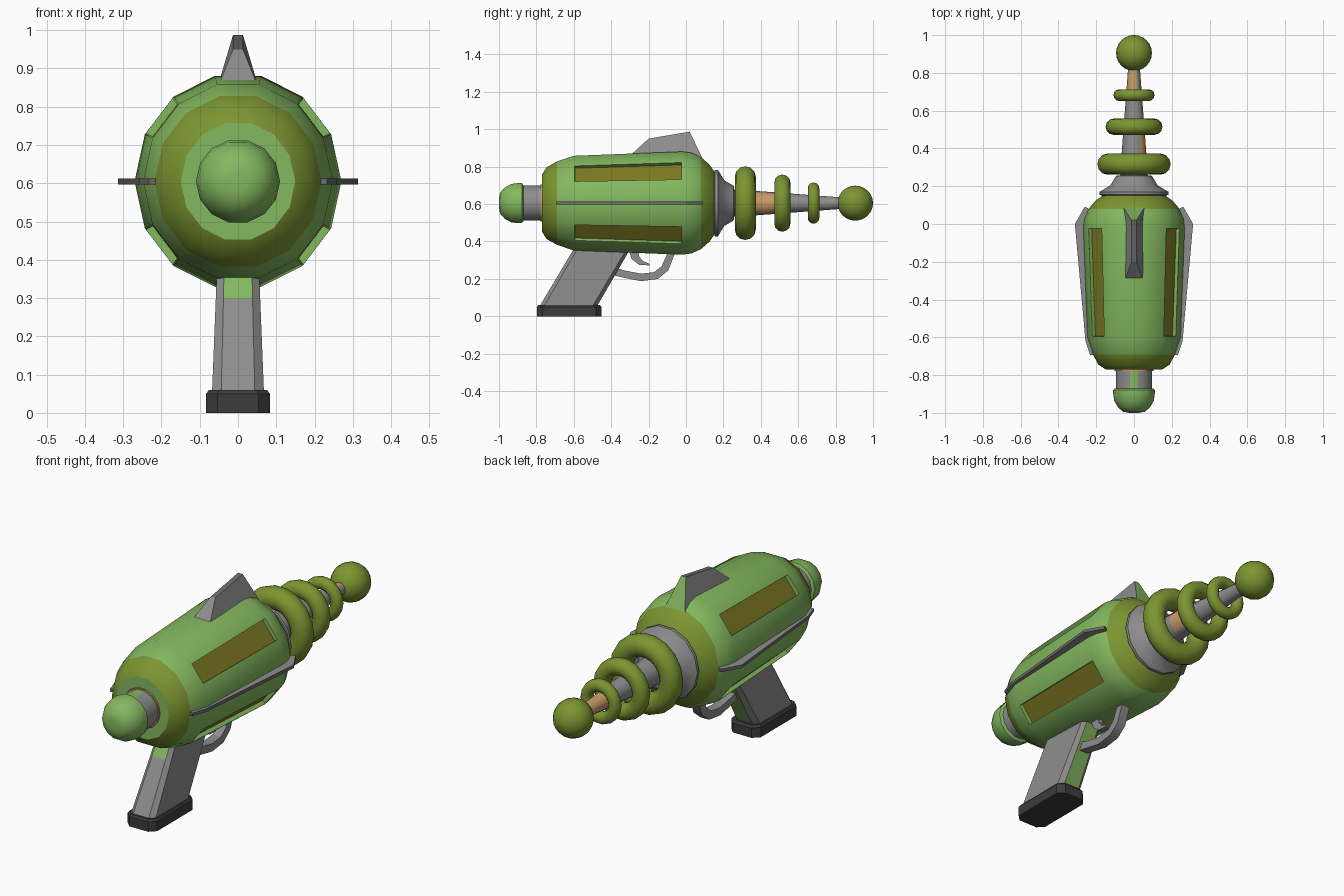
import bpy, bmesh, math
from mathutils import Vector

if "Cube" in bpy.data.objects:
    bpy.data.objects.remove(bpy.data.objects["Cube"])

AXIS_Z = 0.605


def material(name, rgb):
    m = bpy.data.materials.new(name)
    m.diffuse_color = (*rgb, 1)
    m.use_nodes = True
    m.node_tree.nodes["Principled BSDF"].inputs["Base Color"].default_value = m.diffuse_color
    return m


GREEN = material("light_green", (0.23, 0.48, 0.115))
OLIVE = material("olive_green", (0.20, 0.30, 0.03))
PANEL = material("dark_olive", (0.20, 0.19, 0.016))
GREY = material("metal_grey", (0.27, 0.27, 0.27))
DARK = material("charcoal", (0.045, 0.045, 0.045))
FIN = material("fin_grey", (0.15, 0.15, 0.15))
TAN = material("copper_tan", (0.58, 0.33, 0.14))


def finish(bm, name, mats, rule=None, smooth=32):
    """Colour faces by rule(normal, centre), then make the object."""
    bmesh.ops.recalc_face_normals(bm, faces=bm.faces)
    bm.normal_update()
    if rule:
        for f in bm.faces:
            f.material_index = rule(f.normal, f.calc_center_median())
    me = bpy.data.meshes.new(name)
    bm.to_mesh(me)
    bm.free()
    for m in mats:
        me.materials.append(m)
    if smooth:
        me.shade_smooth()
        me.set_sharp_from_angle(angle=math.radians(smooth))
    ob = bpy.data.objects.new(name, me)
    bpy.context.collection.objects.link(ob)
    return ob


def lathe(profile, n=14, sx=1.0, sz=1.0, closed=False):
    """Spin (y, radius) points around the gun's long axis."""
    bm = bmesh.new()
    rings = []
    for y, r in profile:
        rings.append([bm.verts.new((sx * r * math.cos(math.tau * k / n), y,
                                    AXIS_Z + sz * r * math.sin(math.tau * k / n)))
                      for k in range(n)])
    count = len(rings)
    for i in range(count if closed else count - 1):
        a, b = rings[i], rings[(i + 1) % count]
        for k in range(n):
            j = (k + 1) % n
            bm.faces.new((a[k], a[j], b[j], b[k]))
    if not closed:
        bm.faces.new(rings[0])
        bm.faces.new(rings[-1])
    return bm


def loft(loops):
    """Join equal-length vertex loops and cap both ends."""
    bm = bmesh.new()
    vs = [[bm.verts.new(p) for p in loop] for loop in loops]
    n = len(vs[0])
    for a, b in zip(vs, vs[1:]):
        for k in range(n):
            j = (k + 1) % n
            bm.faces.new((a[k], a[j], b[j], b[k]))
    bm.faces.new(vs[0])
    bm.faces.new(vs[-1])
    return bm


def ribbon(outer, inner, half):
    """Curved bar in the side plane between two (y, z) edges."""
    return loft([[(-half, *o), (half, *o), (half, *i), (-half, *i)]
                 for o, i in zip(outer, inner)])


# Main body: 14-sided barrel with olive shoulders
bm = lathe([(-0.77, 0.09), (-0.77, 0.155), (-0.745, 0.195), (-0.69, 0.226), (-0.6, 0.257),
            (-0.02, 0.28), (0.03, 0.273), (0.08, 0.25), (0.125, 0.21), (0.155, 0.165)],
           sx=0.965, sz=1.01)
bm.normal_update()
bands = []
for f in bm.faces:
    c = f.calc_center_median()
    if (-0.765 < c.y < -0.69) or c.y > 0.08:
        f.material_index = 1
    a = math.degrees(math.atan2(abs(c.z - AXIS_Z), abs(c.x)))
    if -0.5 < c.y < -0.1 and 30 < a < 48:
        bands.append(f)
# Recessed side windows
bmesh.ops.recalc_face_normals(bm, faces=bm.faces)
bmesh.ops.inset_individual(bm, faces=bands, thickness=0.007, depth=0)
bmesh.ops.inset_individual(bm, faces=bands, thickness=0.001, depth=-0.02)
for f in bands:
    f.material_index = 2
finish(bm, "body", [GREEN, OLIVE, PANEL])

# Rear neck, copper washer and end cap
finish(lathe([(-0.9, 0.096), (-0.772, 0.096)]), "rear_neck", [GREY, GREEN],
       lambda n, c: 1 if n.z > 0.95 else 0)
finish(lathe([(-0.778, 0.102), (-0.768, 0.102)]), "rear_washer", [TAN])
finish(lathe([(-1.0, 0.025), (-0.994, 0.058), (-0.97, 0.085), (-0.935, 0.105), (-0.9, 0.11),
              (-0.878, 0.11), (-0.87, 0.1)]), "rear_cap", [GREEN], smooth=50)

# Front collar
finish(lathe([(0.148, 0.165), (0.155, 0.183), (0.17, 0.183), (0.205, 0.125),
              (0.255, 0.095), (0.26, 0.06)]), "front_collar", [GREY])


# Tapered barrel with copper patches
def barrel_rule(n, c):
    if 0.36 < c.y < 0.5 and n.x > 0.35:
        return 1
    if c.y > 0.7 and n.z - 0.6 * n.x > 0.3:
        return 1
    return 0


finish(lathe([(0.24, 0.073), (0.35, 0.067), (0.5, 0.056), (0.68, 0.042), (0.83, 0.031)], n=12),
       "barrel", [GREY, TAN], barrel_rule)

# Three shrinking barrel rings
for i, (y, outer, minor) in enumerate([(0.317, 0.2, 0.056), (0.515, 0.155, 0.043),
                                       (0.682, 0.112, 0.031)]):
    pts = [(y + minor * math.cos(math.tau * k / 12),
            outer - minor + minor * math.sin(math.tau * k / 12)) for k in range(12)]
    finish(lathe(pts, n=18, sx=0.97, closed=True), f"barrel_ring_{i + 1}", [OLIVE], smooth=60)

# Muzzle ball
ball = [(0.905 - 0.095 * math.cos(math.pi * k / 12), max(0.095 * math.sin(math.pi * k / 12), 0.002))
        for k in range(13)]
finish(lathe(ball, n=18), "muzzle_ball", [OLIVE], smooth=60)

# Side fins
for s, name in ((1, "right_fin"), (-1, "left_fin")):
    outline = [(0.2, -0.69), (0.232, -0.695), (0.257, -0.62), (0.313, 0.0),
               (0.262, 0.09), (0.245, 0.085), (0.2, 0.0)]
    slab = loft([[(s * x, y, AXIS_Z + z) for x, y in outline] for z in (-0.008, 0.008)])
    finish(slab, name, [GREY, FIN], lambda n, c: 0 if abs(n.z) > 0.5 else 1, smooth=0)

# Top sight fin: green front face, dark ridge
bm = loft([[(-0.057, -0.32, 0.84), (0.057, -0.32, 0.84), (0.057, 0.09, 0.84), (-0.057, 0.09, 0.84)],
           [(-0.013, -0.2, 0.95), (0.013, -0.2, 0.95), (0.013, 0.02, 0.987), (-0.013, 0.02, 0.987)]])
finish(bm, "top_fin", [GREY, GREEN, FIN],
       lambda n, c: 1 if n.y > 0.7 else (2 if n.z > 0.9 and c.z > 0.9 else 0), smooth=0)


# Raked grip with chamfered corners
def grip_loop(z, y0, y1, hx, ch):
    return [(-hx + ch, y0, z), (hx - ch, y0, z), (hx, y0 + ch, z), (hx, y1 - ch, z),
            (hx - ch, y1, z), (-hx + ch, y1, z), (-hx, y1 - ch, z), (-hx, y0 + ch, z)]


bm = loft([grip_loop(0.05, -0.785, -0.478, 0.068, 0.024),
           grip_loop(0.30, -0.636, -0.333, 0.058, 0.02),
           grip_loop(0.40, -0.576, -0.275, 0.054, 0.018)])
finish(bm, "grip", [GREY, GREEN],
       lambda n, c: 1 if n.y > 0.75 or (n.y < -0.75 and c.z > 0.3) else 0, smooth=20)
finish(loft([grip_loop(0.0, -0.797, -0.452, 0.083, 0.03),
             grip_loop(0.05, -0.797, -0.452, 0.083, 0.03),
             grip_loop(0.06, -0.79, -0.46, 0.076, 0.028)]), "grip_base", [DARK], smooth=0)

# Trigger guard and trigger
finish(ribbon([(-0.4, 0.222), (-0.34, 0.208), (-0.24, 0.188), (-0.15, 0.2), (-0.095, 0.245), (-0.05, 0.36)],
              [(-0.39, 0.265), (-0.33, 0.245), (-0.24, 0.228), (-0.17, 0.236), (-0.13, 0.268), (-0.09, 0.36)],
              0.024), "trigger_guard", [GREY])
finish(ribbon([(-0.31, 0.36), (-0.29, 0.305), (-0.25, 0.275), (-0.195, 0.272)],
              [(-0.25, 0.36), (-0.25, 0.32), (-0.23, 0.295), (-0.195, 0.28)],
              0.014), "trigger", [GREY])
